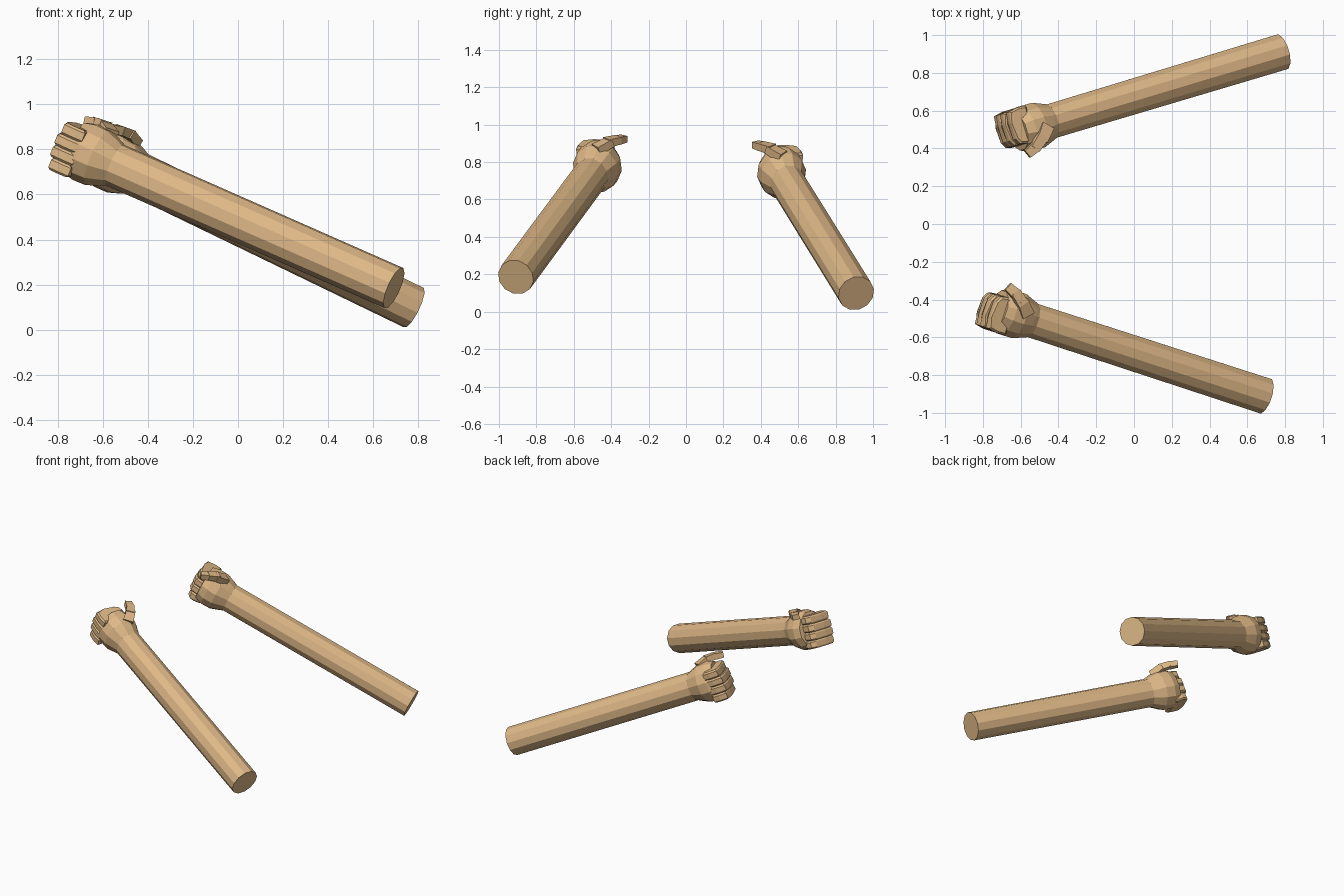
import bpy, bmesh, math
from mathutils import Vector, Matrix

if "Cube" in bpy.data.objects:
    bpy.data.objects.remove(bpy.data.objects["Cube"])

skin = bpy.data.materials.new("tan skin")
skin.diffuse_color = (0.73, 0.479, 0.242, 1)
skin.use_nodes = True
skin.node_tree.nodes["Principled BSDF"].inputs["Base Color"].default_value = skin.diffuse_color


def frame(origin, forward, inward_sign):
    """Arm space: x runs along the arm, y to the inner side, z to the top."""
    a = Vector(forward).normalized()
    v = (Vector((0, 0, 1)) - a.z * a).normalized()
    w = a.cross(v)
    if w.y * inward_sign < 0:
        w = -w
    m = Matrix((a, w, v)).transposed().to_4x4()
    m.translation = origin
    return m


def finish(name, bm, m):
    bm.transform(m)
    bmesh.ops.recalc_face_normals(bm, faces=bm.faces)
    me = bpy.data.meshes.new(name)
    bm.to_mesh(me)
    bm.free()
    me.materials.append(skin)
    bpy.context.collection.objects.link(bpy.data.objects.new(name, me))


def lathe(name, rings, m, sides=12):
    """Rings of (distance along arm, inner-side radius, height radius)."""
    bm = bmesh.new()
    loops = []
    for u, rw, rv in rings:
        loops.append([bm.verts.new((u, rw * math.cos(t), rv * math.sin(t)))
                      for t in (math.tau * (i + 0.5) / sides for i in range(sides))])
    for p, q in zip(loops, loops[1:]):
        for i in range(sides):
            j = (i + 1) % sides
            bm.faces.new((p[i], p[j], q[j], q[i]))
    bm.faces.new(loops[0])
    bm.faces.new(loops[-1])
    finish(name, bm, m)


def slab(name, outline, z0, z1, m, bevel=0.01):
    """Outline in the arm/inner-side plane, raised between two heights."""
    bm = bmesh.new()
    low = [bm.verts.new((x, y, z0)) for x, y in outline]
    high = [bm.verts.new((x, y, z1)) for x, y in outline]
    n = len(outline)
    bm.faces.new(low)
    bm.faces.new(high)
    for i in range(n):
        j = (i + 1) % n
        bm.faces.new((low[i], low[j], high[j], high[i]))
    edges = [e for e in bm.edges if abs(e.verts[0].co.z - e.verts[1].co.z) < 1e-6]
    bmesh.ops.bevel(bm, geom=edges, offset=bevel, segments=1, affect='EDGES')
    finish(name, bm, m)


def segment(name, p, q, width, height, m):
    """Thumb joint: box from p to q, tapering slightly to the tip."""
    p, q = Vector(p), Vector(q)
    d = (q - p).normalized()
    s = Vector((0, 0, 1)).cross(d).normalized()
    t = d.cross(s)
    bm = bmesh.new()
    ends = []
    for c, k in ((p, 1.0), (q, 0.85)):
        ends.append([bm.verts.new(c + s * width * k * i / 2 + t * height * k * j / 2)
                     for i, j in ((-1, -1), (1, -1), (1, 1), (-1, 1))])
    bm.faces.new(ends[0])
    bm.faces.new(ends[1])
    for i in range(4):
        j = (i + 1) % 4
        bm.faces.new((ends[0][i], ends[0][j], ends[1][j], ends[1][i]))
    finish(name, bm, m)


def arm(side, m):
    # long forearm
    lathe(side + "_forearm", [(0, .099, .099), (1.43, .095, .1)], m)
    # flared wrist and hand body
    lathe(side + "_hand", [(1.405, .094, .098), (1.435, .105, .112), (1.495, .127, .135),
                           (1.56, .128, .137), (1.61, .105, .125)], m)
    # four curled fingers stacked in height
    for i, reach in enumerate((1.668, 1.682, 1.684, 1.672)):
        z = -.124 + i * .056
        outline = [(1.56, -.118), (1.61, -.122), (reach - .006, -.112), (reach, -.05),
                   (reach, .035), (reach - .02, .068), (1.615, .075), (1.56, .06)]
        slab(f"{side}_finger_{i + 1}", outline, z, z + .056, m)
    # thumb folded over the top
    segment(side + "_thumb_base", (1.49, .02, .115), (1.555, .085, .135), .07, .05, m)
    segment(side + "_thumb_middle", (1.54, .065, .135), (1.60, .115, .128), .06, .046, m)
    segment(side + "_thumb_tip", (1.59, .105, .128), (1.645, .13, .115), .055, .042, m)


arm("front", frame((0.692, -0.91, 0.185), (-.877, .285, .386), 1))
arm("back", frame((0.78, 0.91, 0.098), (-.869, -.261, .421), -1))
